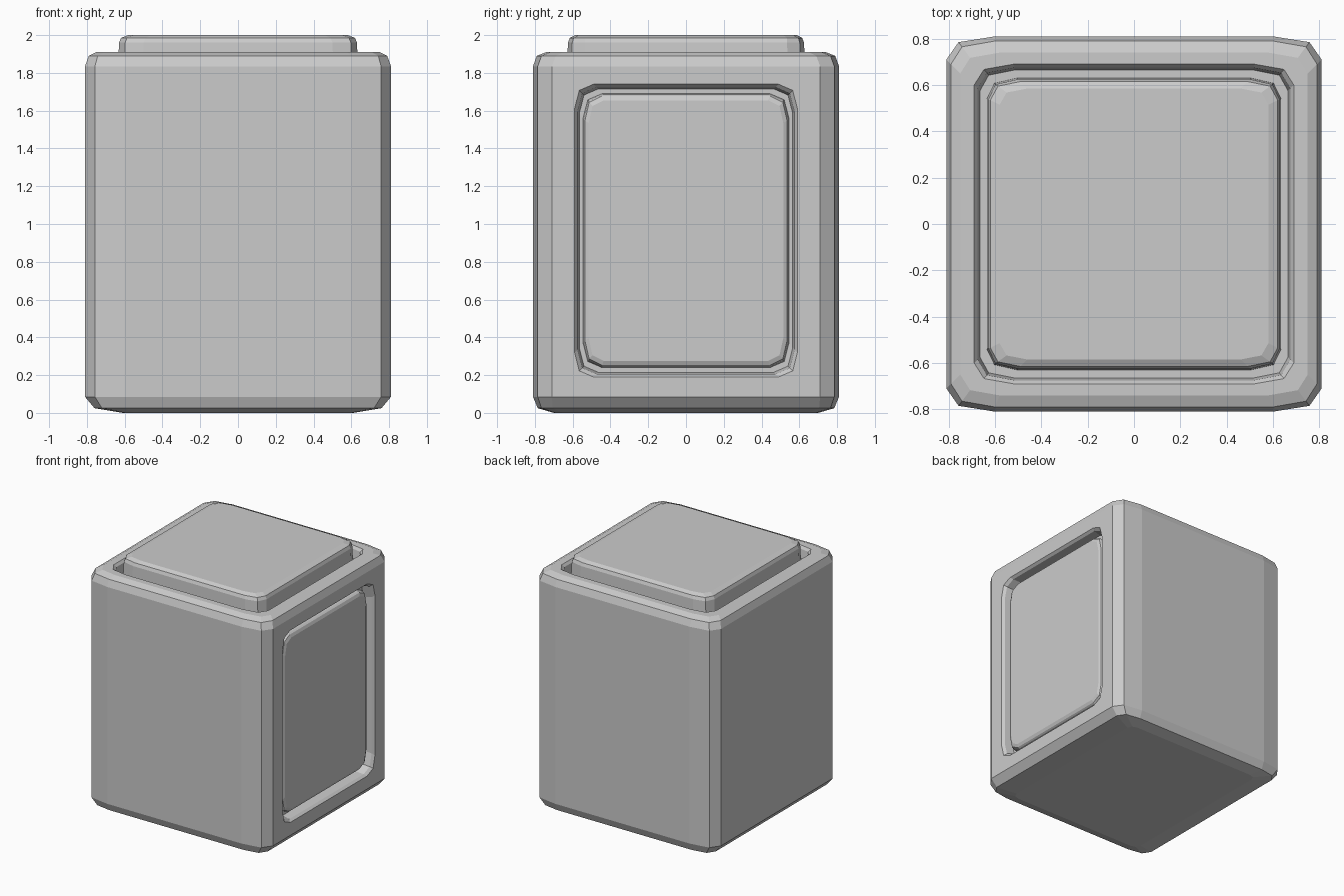
import bpy, bmesh

if "Cube" in bpy.data.objects:
    bpy.data.objects.remove(bpy.data.objects["Cube"])

bm = bmesh.new()


def ring(hu, hv, cu, cv, place):
    """Twelve-point rectangle with two-facet corners, placed by a (u, v) mapper."""
    quarter = [(hu, hv - cv), (hu - cu * .25, hv - cv * .25), (hu - cu, hv)]
    pts = []
    for su, sv in ((1, 1), (-1, 1), (-1, -1), (1, -1)):
        corner = [(su * u, sv * v) for u, v in quarter]
        pts += corner if su * sv > 0 else corner[::-1]
    return [bm.verts.new(place(u, v)) for u, v in pts]


def loft(rings):
    for a, b in zip(rings, rings[1:]):
        for i in range(12):
            j = (i + 1) % 12
            bm.faces.new((a[i], a[j], b[j], b[i]))


def flat(level):
    return lambda u, v: (u, v, level)


def side(level):
    return lambda u, v: (level, u, v + .965)


# Body shell from the underside, over the rim, down the top groove, up the lid panel
body = [
    (.61, .70, .06, .05, .0),
    (.76, .785, .16, .08, .025),
    (.81, .81, .21, .10, .085),
    (.81, .81, .21, .10, 1.835),
    (.79, .79, .19, .10, 1.89),
    (.75, .74, .17, .09, 1.91),
    (.69, .69, .17, .09, 1.91),
    (.675, .675, .16, .09, 1.89),
    (.665, .665, .15, .09, 1.82),
    (.635, .63, .13, .09, 1.82),
    (.63, .625, .13, .09, 1.96),
    (.62, .615, .13, .08, 1.985),
    (.58, .585, .12, .07, 2.0),
]
rings = [ring(hx, hy, cx, cy, flat(z)) for hx, hy, cx, cy, z in body]
loft(rings)
bm.faces.new(rings[0][::-1])
bm.faces.new(rings[-1])

# Open the flat right wall (+x) between the two main rings
low, high = rings[2], rings[3]
wall = [high[0], high[11], low[11], low[0]]
bm.faces.remove(bm.faces.get(wall))

# Recessed panel in the right wall: opening, groove floor, panel face
panel = [
    (.59, .775, .10, .13, .81),
    (.575, .76, .10, .13, .79),
    (.565, .75, .10, .13, .725),
    (.545, .725, .10, .13, .725),
    (.54, .72, .10, .13, .76),
    (.535, .712, .09, .13, .772),
    (.515, .69, .08, .12, .782),
]
recess = [ring(hy, hz, cy, cz, side(x)) for hy, hz, cy, cz, x in panel]
loft(recess)
bm.faces.new(recess[-1])

# Join the wall's four corners to the opening
corners = [high[0], high[11], low[11], low[0]]
opening = recess[0]
for k in range(4):
    p = opening[3 * k:3 * k + 3]
    c = corners[k]
    nxt = (k + 1) % 4
    bm.faces.new((c, p[0], p[1]))
    bm.faces.new((c, p[1], p[2]))
    bm.faces.new((c, p[2], opening[3 * nxt], corners[nxt]))

bmesh.ops.recalc_face_normals(bm, faces=bm.faces)
mesh = bpy.data.meshes.new("panelled_block")
bm.to_mesh(mesh)
bm.free()
bpy.context.collection.objects.link(bpy.data.objects.new("panelled_block", mesh))
